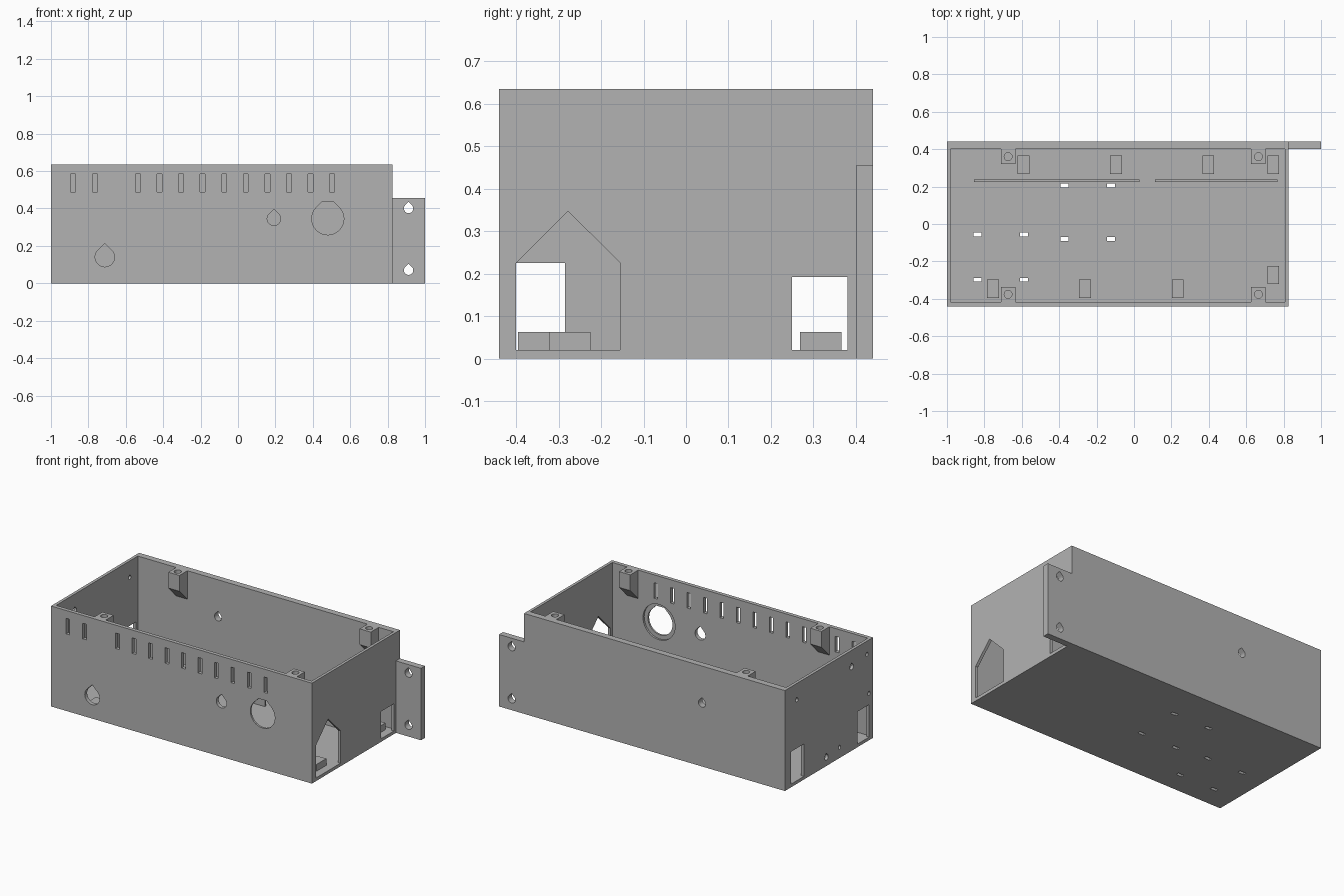
import bpy, bmesh, math
from mathutils import Vector

if "Cube" in bpy.data.objects:
    bpy.data.objects.remove(bpy.data.objects["Cube"])

grey = bpy.data.materials.new("plain grey")
grey.diffuse_color = (0.45, 0.45, 0.45, 1)
grey.use_nodes = True
grey.node_tree.nodes["Principled BSDF"].inputs["Base Color"].default_value = grey.diffuse_color


def prism(bm, pts, axis, a, b):
    """Extrude a 2D profile along an axis: x -> (y,z), y -> (x,z), z -> (x,y)."""
    def place(p, t):
        return {'x': (t, p[0], p[1]), 'y': (p[0], t, p[1]), 'z': (p[0], p[1], t)}[axis]
    lo = [bm.verts.new(place(p, a)) for p in pts]
    hi = [bm.verts.new(place(p, b)) for p in pts]
    n = len(pts)
    faces = [bm.faces.new(lo), bm.faces.new(hi)]
    for i in range(n):
        j = (i + 1) % n
        faces.append(bm.faces.new((lo[i], lo[j], hi[j], hi[i])))
    bmesh.ops.recalc_face_normals(bm, faces=faces)


def rect(u0, u1, v0, v1):
    return [(u0, v0), (u1, v0), (u1, v1), (u0, v1)]


def circle(u, v, r, n=32):
    return [(u + r * math.cos(2 * math.pi * i / n), v + r * math.sin(2 * math.pi * i / n)) for i in range(n)]


def teardrop(u, v, r, top=None, n=24):
    """Printable hole: circle with a 45 degree peak, optionally cut flat."""
    pts = []
    for i in range(n + 1):
        a = math.radians(135 + 270 * i / n)
        pts.append((u + r * math.cos(a), v + r * math.sin(a)))
    tip = r * math.sqrt(2)
    if top is None:
        return pts + [(u, v + tip)]
    w = tip - top
    return pts + [(u + w, v + top), (u - w, v + top)]


def make(name, prisms):
    bm = bmesh.new()
    for p in prisms:
        prism(bm, *p)
    me = bpy.data.meshes.new(name)
    bm.to_mesh(me)
    bm.free()
    me.materials.append(grey)
    ob = bpy.data.objects.new(name, me)
    bpy.context.collection.objects.link(ob)
    return ob


def cut(ob, prisms):
    cutter = make("cutter", prisms)
    cutter.hide_render = True
    m = ob.modifiers.new("cut", 'BOOLEAN')
    m.operation, m.solver, m.object = 'DIFFERENCE', 'EXACT', cutter
    bpy.context.view_layer.objects.active = ob
    bpy.ops.object.modifier_apply(modifier=m.name)
    bpy.data.objects.remove(cutter, do_unlink=True)


# open box
X0, X1, Y, H = -1.0, 0.825, 0.44, 0.635
IX0, IX1, IY0, IY1, FLOOR = -0.981, 0.807, -0.416, 0.40, 0.02
case = make("case_shell", [(rect(X0, X1, -Y, Y), 'z', 0, H)])
cut(case, [(rect(IX0, IX1, IY0, IY1), 'z', FLOOR, 1)])

# front wall: vent slots and cable holes
front = ('y', -0.5, -0.40)
vents = [-0.882, -0.765] + [-0.535 + 0.1153 * i for i in range(10)]
holes = [(rect(x - 0.013, x + 0.013, 0.487, 0.585), *front) for x in vents]
holes += [(teardrop(-0.712, 0.14, 0.052), *front),
          (teardrop(0.192, 0.345, 0.036), *front),
          (teardrop(0.48, 0.345, 0.086, 0.093), *front)]

# right wall: gabled opening and square opening
right = ('x', 0.79, 0.9)
holes += [([(-0.4, FLOOR), (-0.155, FLOOR), (-0.155, 0.225), (-0.2775, 0.347), (-0.4, 0.225)], *right),
          (rect(0.25, 0.38, FLOOR, 0.192), *right)]

# left wall: two openings and screw holes
left = ('x', -1.1, -0.97)
holes += [(rect(-0.4, -0.285, FLOOR, 0.225), *left), (rect(0.25, 0.38, FLOOR, 0.225), *left)]
for y, z, r in [(0.32, 0.53, 0.012), (-0.228, 0.53, 0.018), (-0.38, 0.55, 0.012),
                (-0.40, 0.295, 0.012), (0.025, 0.055, 0.018), (-0.106, 0.068, 0.012)]:
    holes.append((teardrop(y, z, r), *left))

# back wall screw hole and floor strap slots
holes.append((teardrop(-0.42, 0.40, 0.025), 'y', 0.39, 0.5))
for x, y in [(-0.372, 0.206), (-0.123, 0.206), (-0.372, -0.08), (-0.123, -0.08),
             (-0.837, -0.056), (-0.588, -0.056), (-0.837, -0.298), (-0.588, -0.298)]:
    holes.append((rect(x - 0.021, x + 0.021, y - 0.01, y + 0.01), 'z', -0.1, 0.03))
cut(case, holes)
# recess around the large front hole, on the inside
cut(case, [(circle(0.48, 0.345, 0.112, 40), 'y', -0.428, -0.40)])

# mounting flange
flange = make("mounting_flange", [(rect(X1, 1.0, 0.40, Y), 'z', 0, 0.455)])
cut(flange, [(teardrop(0.912, z, 0.025), 'y', 0.3, 0.5) for z in (0.07, 0.40)])

# lid screw bosses with sloped undersides
for x in (-0.673, 0.665):
    for side, wall in (("back", IY1), ("front", IY0)):
        s = 1 if side == "back" else -1
        inner = wall - s * 0.079
        boss = make(side + "_lid_boss", [([(wall, H), (inner, H), (inner, 0.535), (wall, 0.455)],
                                          'x', x - 0.039, x + 0.039)])
        cut(boss, [(circle(x, wall - s * 0.04, 0.021, 24), 'z', 0.54, 0.7)])

# board support pads on the floor
back_pads = [(x, 0.268, 0.366) for x in (-0.591, -0.096, 0.398, 0.744)]
front_pads = [(x, -0.396, -0.298) for x in (-0.754, -0.262, 0.233)] + [(0.744, -0.322, -0.225)]
make("support_pads", [(rect(x - 0.031, x + 0.031, a, b), 'z', FLOOR, 0.063)
                      for x, a, b in back_pads + front_pads])

# thin floor ribs
make("floor_ribs", [(rect(a, b, 0.225, 0.237), 'z', FLOOR, 0.065)
                    for a, b in ((-0.856, 0.03), (0.112, 0.766))])
